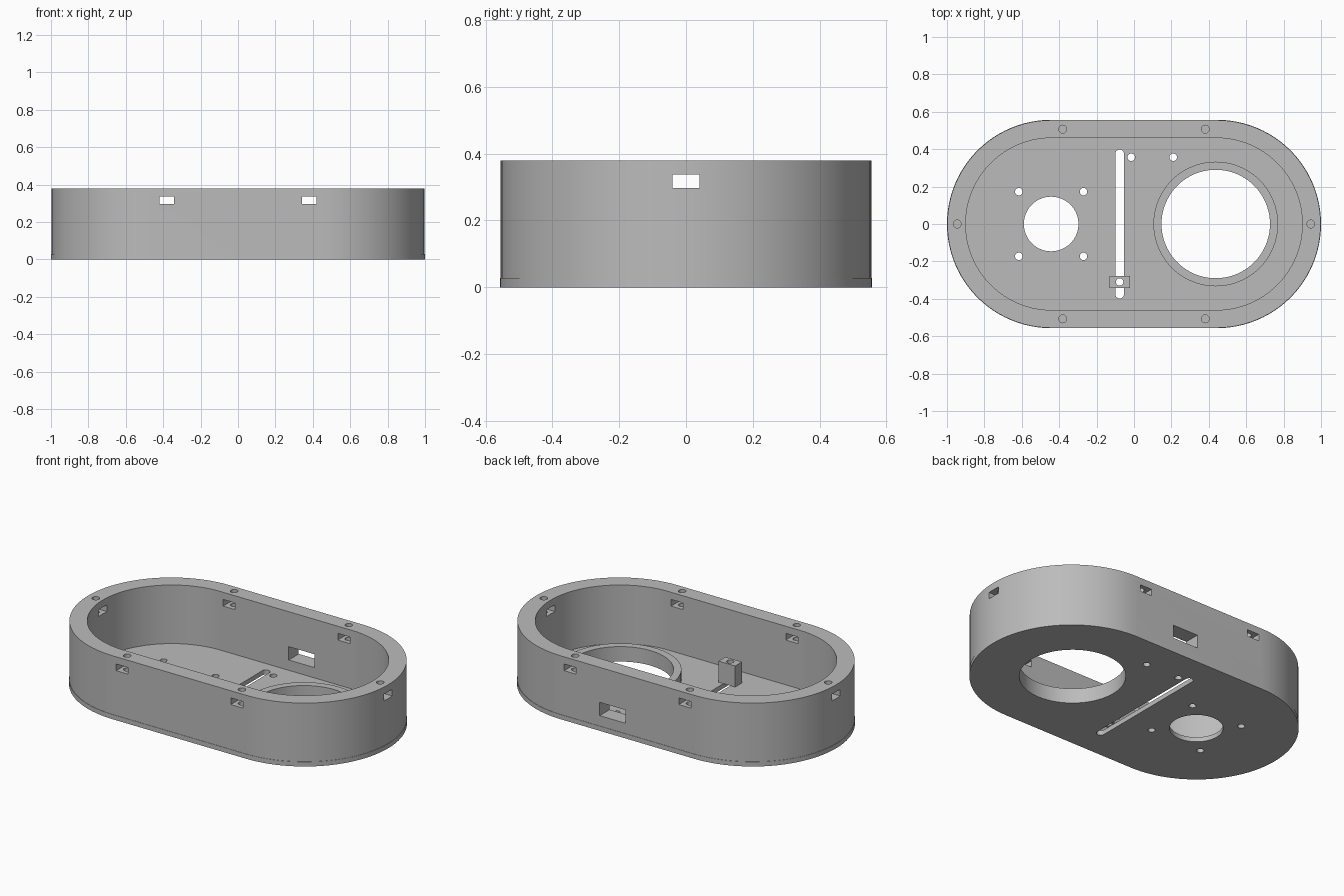
import bpy, bmesh
from math import pi, cos, sin

if "Cube" in bpy.data.objects:
    bpy.data.objects.remove(bpy.data.objects["Cube"])

GREY = (0.5, 0.5, 0.5, 1)
mat = bpy.data.materials.new("grey plastic")
mat.use_nodes = True
mat.diffuse_color = GREY
mat.node_tree.nodes["Principled BSDF"].inputs["Base Color"].default_value = GREY

FLOOR, TOP, SPAN = 0.028, 0.38, 0.443


def stadium(radius, span=0.0, steps=48):
    """Outline of two half circles joined along x; a plain circle when span is 0."""
    pts = []
    for side, start in ((1, -pi / 2), (-1, pi / 2)):
        for i in range(steps + (1 if span else 0)):
            a = start + pi * i / steps
            pts.append((side * span + radius * cos(a), radius * sin(a)))
    return pts


def prism(name, outline, z0, z1, at=(0, 0), turn=False):
    """Extrude an outline upward; turn swaps its x and y."""
    bm = bmesh.new()
    if turn:
        outline = [(-y, x) for x, y in outline]
    face = bm.faces.new([bm.verts.new((x + at[0], y + at[1], z0)) for x, y in outline])
    new = bmesh.ops.extrude_face_region(bm, geom=[face])["geom"]
    bmesh.ops.translate(bm, vec=(0, 0, z1 - z0),
                        verts=[v for v in new if isinstance(v, bmesh.types.BMVert)])
    bmesh.ops.recalc_face_normals(bm, faces=bm.faces)
    mesh = bpy.data.meshes.new(name)
    bm.to_mesh(mesh)
    bm.free()
    mesh.materials.append(mat)
    obj = bpy.data.objects.new(name, mesh)
    bpy.context.collection.objects.link(obj)
    return obj


def box(name, x, y, sx, sy, z0, z1):
    w, d = sx / 2, sy / 2
    return prism(name, [(-w, -d), (w, -d), (w, d), (-w, d)], z0, z1, (x, y))


def hole(x, y, radius, z0=-0.1, z1=0.6, steps=12):
    return prism("hole_cutter", stadium(radius, steps=steps), z0, z1, (x, y))


def cut(obj, cutters):
    """Subtract the cutters, then smooth the round sides."""
    bpy.ops.object.select_all(action="DESELECT")
    bpy.context.view_layer.objects.active = obj
    obj.select_set(True)
    for c in cutters:
        mod = obj.modifiers.new("cut", "BOOLEAN")
        mod.operation, mod.solver, mod.object = "DIFFERENCE", "EXACT", c
        bpy.ops.object.modifier_apply(modifier=mod.name)
        bpy.data.objects.remove(c)
    bpy.ops.object.shade_smooth_by_angle(angle=0.5)


# Floor plate with openings, slot and screw holes
floor = prism("floor_plate", stadium(0.557, SPAN), 0, FLOOR)
cuts = [hole(0.437, 0, 0.29, steps=40), hole(-0.443, 0, 0.146, steps=32)]
cuts += [hole(-0.443 + sx * 0.173, sy * 0.173, 0.02) for sx in (-1, 1) for sy in (-1, 1)]
cuts += [hole(x, 0.357, 0.02) for x in (-0.015, 0.21)]
cuts.append(prism("slot_cutter", stadium(0.023, 0.375, 12), -0.1, 0.1, (-0.077, 0), True))
cut(floor, cuts)

# Outer wall with cable window, nut pockets and rim screw holes
wall = prism("outer_wall", stadium(0.555, SPAN), FLOOR, TOP)
cuts = [prism("cavity_cutter", stadium(0.46, SPAN - 0.003), -0.1, 0.6),
        box("window_cutter", 0.1, 0.5, 0.17, 0.3, 0.09, 0.17)]
for s in (-1, 1):
    cuts.append(box("end_pocket_cutter", s * 0.95, 0, 0.3, 0.08, 0.297, 0.337))
    cuts.append(hole(s * 0.945, 0, 0.021, 0.25))
    for t in (-1, 1):
        cuts.append(box("side_pocket_cutter", s * 0.381, t * 0.5, 0.08, 0.3, 0.297, 0.337))
        cuts.append(hole(s * 0.381, t * 0.507, 0.021, 0.25))
cut(wall, cuts)

# Raised collar around the large opening
collar = prism("opening_collar", stadium(0.333, steps=40), FLOOR, 0.09, (0.437, 0))
cut(collar, [hole(0.437, 0, 0.29, steps=40)])

# Drilled block standing over the slot
block = box("slot_block", -0.077, -0.31, 0.11, 0.065, FLOOR, 0.155)
cut(block, [hole(-0.077, -0.31, 0.02)])
